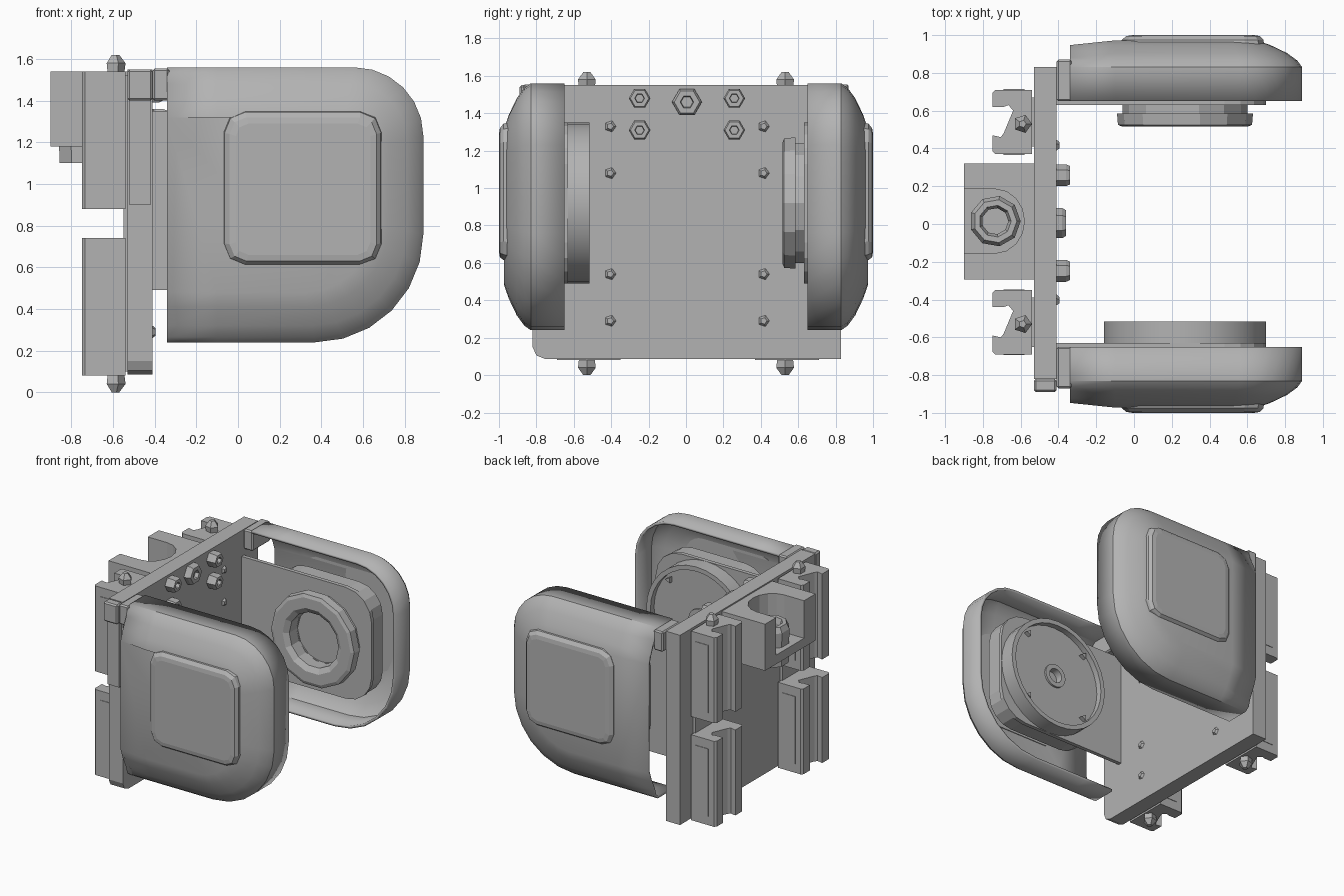
import bpy, bmesh, math
from mathutils import Vector

if "Cube" in bpy.data.objects:
    bpy.data.objects.remove(bpy.data.objects["Cube"], do_unlink=True)

grey = bpy.data.materials.new("plain grey")
grey.use_nodes = True
colour = (0.45, 0.45, 0.45, 1)
grey.diffuse_color = colour
grey.node_tree.nodes["Principled BSDF"].inputs["Base Color"].default_value = colour


def place(axis, u, v, h):
    """Section coordinates u, v and height h along the given axis."""
    return {"x": (h, u, v), "y": (u, h, v), "z": (u, v, h)}[axis]


def finish(name, bm, smooth=None):
    bmesh.ops.remove_doubles(bm, verts=bm.verts, dist=1e-5)
    bmesh.ops.recalc_face_normals(bm, faces=bm.faces)
    mesh = bpy.data.meshes.new(name)
    bm.to_mesh(mesh)
    bm.free()
    mesh.materials.append(grey)
    ob = bpy.data.objects.new(name, mesh)
    bpy.context.collection.objects.link(ob)
    if smooth:
        bpy.ops.object.select_all(action="DESELECT")
        ob.select_set(True)
        bpy.context.view_layer.objects.active = ob
        bpy.ops.object.shade_smooth_by_angle(angle=math.radians(smooth))
    return ob


def loft(name, axis, sections, closed=True, caps=(True, True), smooth=None):
    """Skin a list of (points, height) sections of equal point count."""
    bm = bmesh.new()
    rows = [[bm.verts.new(place(axis, u, v, h)) for u, v in pts] for pts, h in sections]
    n = len(rows[0])
    for a, b in zip(rows, rows[1:]):
        for i in range(n if closed else n - 1):
            j = (i + 1) % n
            bm.faces.new((a[i], a[j], b[j], b[i]))
    for row, cap in ((rows[0], caps[0]), (rows[-1], caps[1])):
        if cap:
            bm.faces.new(row)
    return finish(name, bm, smooth)


def prism(name, axis, pts, a, b):
    return loft(name, axis, [(pts, a), (pts, b)])


def box(name, x, y, z, bevel=0.0):
    ob = prism(name, "z", [(x[0], y[0]), (x[1], y[0]), (x[1], y[1]), (x[0], y[1])], *z)
    if bevel:
        mod = ob.modifiers.new("edge", "BEVEL")
        mod.width, mod.segments = bevel, 1
    return ob


def circle(u, v, r, n, turn=0.0):
    return [(u + r * math.cos(turn + math.tau * i / n),
             v + r * math.sin(turn + math.tau * i / n)) for i in range(n)]


def lathe(name, axis, centre, profile, n, smooth=None):
    """Turn (radius, height) points around an axis."""
    return loft(name, axis, [(circle(*centre, r, n), h) for r, h in profile],
                smooth=smooth)


def arc(cx, cy, r, start, n=6):
    return [(cx + r * math.cos(math.radians(start + 90 * i / n)),
             cy + r * math.sin(math.radians(start + 90 * i / n))) for i in range(n + 1)]


def rounded(x0, x1, z0, z1, r, n=2):
    return (arc(x1 - r, z0 + r, r, -90, n) + arc(x1 - r, z1 - r, r, 0, n)
            + arc(x0 + r, z1 - r, r, 90, n) + arc(x0 + r, z0 + r, r, 180, n))


def cut(target, cutter):
    mod = target.modifiers.new("cut", "BOOLEAN")
    mod.operation, mod.solver, mod.object = "DIFFERENCE", "EXACT", cutter
    cutter.hide_render = True
    cutter.hide_set(True)


def cover_outline(inset):
    """Open path: lower edge, big lower corner, upper corner, upper edge."""
    x1, z0, z1 = 0.89 - inset, 0.24 + inset, 1.56 - inset
    low, high = 0.52 - 0.8 * inset, 0.33 - 0.8 * inset
    return ([(-0.34, z0), (-0.1, z0)] + arc(x1 - low, z0 + low, low, -90)
            + arc(x1 - high, z1 - high, high, 0) + [(-0.1, z1), (-0.34, z1)])


AXLE = (0.27, 0.92)
for side, label in ((-1, "front"), (1, "rear")):
    # Hollow side cover, open at the rim and towards the back plate
    levels = [(0, 0.65), (0, 0.83), (0.025, 0.865), (0.08, 0.905), (0.17, 0.948), (0.24, 0.972)]
    shell = loft(label + "_cover", "y", [(cover_outline(i), side * y) for i, y in levels],
                 closed=False, caps=(False, True), smooth=35)
    for v in shell.data.vertices:
        if v.co.x < -0.2 and abs(v.co.y) > 0.87:
            v.co.y -= side * 0.025
    mod = shell.modifiers.new("wall", "SOLIDIFY")
    mod.thickness, mod.offset = 0.02, -1
    box(label + "_cover_tab", (-0.41, -0.33), sorted((side * 0.65, side * 0.87)), (1.4, 1.555), 0.01)
    # Raised panel on the cover
    loft(label + "_panel", "y", [
        (rounded(-0.07, 0.69, 0.61, 1.35, 0.1), side * 0.945),
        (rounded(-0.065, 0.685, 0.615, 1.345, 0.1), side * 0.975),
        (rounded(-0.04, 0.665, 0.63, 1.32, 0.08), side * 0.995),
        (rounded(-0.01, 0.635, 0.66, 1.29, 0.06), side * 1.0)])
    # Arm plate and the housing behind it
    arm_pts = [(-0.41, 0.49)] + arc(0.48, 0.71, 0.22, -90, 4) + arc(0.48, 1.13, 0.22, 0, 4) + [(-0.41, 1.35)]
    arm = prism(label + "_arm", "y", arm_pts, side * 0.63, side * 0.66)
    housing = prism(label + "_housing", "y", rounded(-0.16, 0.69, 0.5, 1.34, 0.2, 4),
                    side * 0.655, side * 0.78)
    if side > 0:
        bore = lathe("bore_cutter", "y", AXLE, [(0.21, 0.4), (0.21, 0.9)], 12)
        cut(arm, bore)
        cut(housing, bore)

# Front hub: shallow cup with a socket boss and rim lugs
lathe("front_hub", "y", AXLE, [(0.43, -0.64), (0.43, -0.515), (0.395, -0.515),
                               (0.395, -0.56), (0.09, -0.56), (0.09, -0.545),
                               (0.055, -0.545), (0.055, -0.6)], 32, smooth=30)
for k in range(4):
    a = math.radians(45 + 90 * k)
    lathe("hub_lug", "y", (AXLE[0] + 0.36 * math.cos(a), AXLE[1] + 0.36 * math.sin(a)),
          [(0.025, -0.57), (0.025, -0.53)], 3)

# Rear hub: stepped ring around the bore
lathe("rear_hub", "y", AXLE, [(0.21, 0.64), (0.33, 0.64), (0.33, 0.585), (0.36, 0.585),
                              (0.355, 0.525), (0.33, 0.515), (0.25, 0.515), (0.21, 0.54),
                              (0.21, 0.64)], 14)

# Back plate with a wider top lip
plate_pts = [(-0.82, 0.15), (-0.8, 0.105), (-0.75, 0.085), (0.83, 0.085), (0.83, 1.55), (-0.82, 1.55)]
prism("back_plate", "x", plate_pts, -0.53, -0.41)
box("plate_lip", (-0.53, -0.41), (-0.89, -0.82), (1.4, 1.55), 0.01)
box("plate_edge", (-0.52, -0.42), (-0.85, -0.82), (0.9, 1.4))


def bolt(name, y, z, r, tip):
    lathe(name, "x", (y, z), [(r, -0.415), (r, tip - 0.02), (0.85 * r, tip), (0.45 * r, tip),
                              (0.4 * r, tip - 0.03)], 6)


# Bolts on the inner face of the plate
bolt("centre_bolt", 0.005, 1.46, 0.08, -0.36)
for s in (-1, 1):
    for z in (1.31, 1.48):
        bolt("upper_bolt", 0.005 + s * 0.253, z, 0.058, -0.34)
    for z in (0.29, 0.54, 1.08, 1.33):
        lathe("plate_screw", "x", (0.005 + s * 0.41, z), [(0.036, -0.415), (0.018, -0.395)], 5)

# Grooved rails on the back, two on each side
for y0 in (-0.69, 0.37):
    notch = [(-0.75, 0.25), (-0.69, 0.25), (-0.665, 0.26), (-0.64, 0.23),
             (-0.69, 0.11), (-0.705, 0.09), (-0.75, 0.1)]
    ring = [(-0.75, 0.015), (-0.735, 0), (-0.54, 0), (-0.54, 0.34), (-0.735, 0.34), (-0.75, 0.325)]
    pts = [(x, y0 + y) for x, y in ring + notch]
    for z0 in (0.08, 0.88):
        prism("rail", "z", pts, z0, z0 + 0.66)
        for y, d in ((y0, -1), (y0 + 0.34, 1)):
            box("rail_side_strip", (-0.69, -0.58), sorted((y, y + d * 0.004)), (z0 + 0.07, z0 + 0.59))
    for z, d in ((0.08, -1), (1.54, 1)):
        lathe("rail_screw", "z", (-0.59, y0 + 0.16), [(0.045, z), (0.05, z + d * 0.04), (0.02, z + d * 0.08)], 5)
    box("rail_foot", (-0.55, -0.525), (y0 + 0.04, y0 + 0.3), (0.1, 1.52))

# Clamp block: U-shaped upper part over a floor, with a turned bush
slot = [(-0.9, -0.155)] + [(-0.735 + 0.155 * math.sin(a), 0.015 - 0.17 * math.cos(a))
        for a in (math.pi * i / 8 for i in range(9))] + [(-0.9, 0.185)]
clamp_pts = [(-0.9, -0.295), (-0.54, -0.295), (-0.54, 0.32), (-0.9, 0.32)]
prism("clamp_jaws", "z", clamp_pts + slot[::-1], 1.25, 1.54)
floor = prism("clamp_floor", "z", clamp_pts, 1.18, 1.25)
cut(floor, lathe("clamp_cutter", "z", (-0.735, 0.015), [(0.1, 1.0), (0.1, 1.4)], 8))
lathe("clamp_bush", "z", (-0.735, 0.015), [(0.07, 1.1), (0.13, 1.1), (0.135, 1.36), (0.115, 1.4),
                                           (0.085, 1.4), (0.07, 1.36), (0.07, 1.1)], 9)
box("clamp_foot", (-0.55, -0.52), (-0.295, 0.32), (1.18, 1.54))
